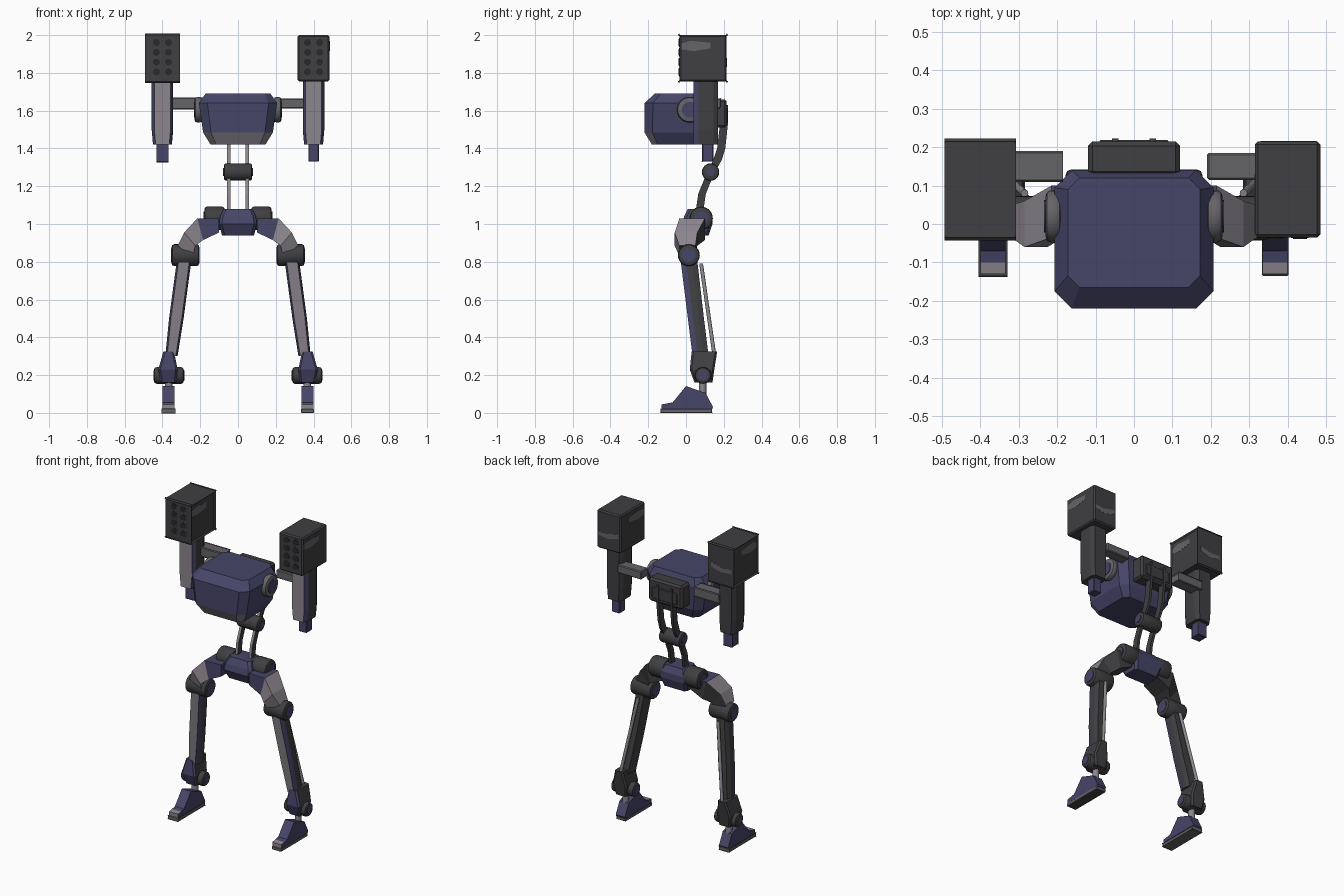
import bpy, bmesh
from mathutils import Vector

if "Cube" in bpy.data.objects:
    bpy.data.objects.remove(bpy.data.objects["Cube"], do_unlink=True)


def material(name, rgb):
    m = bpy.data.materials.new(name)
    m.use_nodes = True
    m.diffuse_color = (*rgb, 1)
    m.node_tree.nodes["Principled BSDF"].inputs["Base Color"].default_value = (*rgb, 1)
    return m


MATS = [
    material("navy_blue", (0.062, 0.060, 0.14)),
    material("dark_grey", (0.05, 0.05, 0.054)),
    material("light_grey", (0.26, 0.24, 0.27)),
    material("mid_grey", (0.13, 0.125, 0.135)),
    material("tube_black", (0.022, 0.022, 0.025)),
]
NAVY, DARK, LIGHT, MID, BLACK = range(5)


def finish(name, bm, colour):
    """Turn a bmesh into an object; colour is an index or a rule(normal, centre)."""
    bmesh.ops.recalc_face_normals(bm, faces=bm.faces[:])
    bm.normal_update()
    for f in bm.faces:
        f.material_index = colour(f.normal, f.calc_center_median()) if callable(colour) else colour
    mesh = bpy.data.meshes.new(name)
    bm.to_mesh(mesh)
    bm.free()
    for m in MATS:
        mesh.materials.append(m)
    ob = bpy.data.objects.new(name, mesh)
    bpy.context.collection.objects.link(ob)
    return ob


def loft(name, rings, colour):
    bm = bmesh.new()
    loops = [[bm.verts.new(p) for p in ring] for ring in rings]
    n = len(loops[0])
    for a, b in zip(loops, loops[1:]):
        for i in range(n):
            j = (i + 1) % n
            bm.faces.new((a[i], a[j], b[j], b[i]))
    bm.faces.new(loops[0])
    bm.faces.new(loops[-1])
    return finish(name, bm, colour)


def ring(s, x0, x1, y0, y1, z, cx=0.0, cy=0.0):
    """Horizontal rectangle, its corners cut by cx and cy when given."""
    if not cx:
        pts = [(x0, y0), (x1, y0), (x1, y1), (x0, y1)]
    else:
        pts = [(x0 + cx, y0), (x1 - cx, y0), (x1, y0 + cy), (x1, y1 - cy),
               (x1 - cx, y1), (x0 + cx, y1), (x0, y1 - cy), (x0, y0 + cy)]
    return [(s * x, y, z) for x, y in pts]


def box(name, s, xs, ys, zs, colour, bevel=0.008):
    bm = bmesh.new()
    bmesh.ops.create_cube(bm, size=1)
    for v in bm.verts:
        v.co = Vector((s * (xs[0] if v.co.x < 0 else xs[1]),
                       ys[0] if v.co.y < 0 else ys[1],
                       zs[0] if v.co.z < 0 else zs[1]))
    if bevel:
        bmesh.ops.bevel(bm, geom=bm.edges[:], offset=bevel, segments=1, affect='EDGES')
    return finish(name, bm, colour)


ROUND = []


def cyl(name, a, b, r, colour, bevel=0.0, sides=24):
    a, b = Vector(a), Vector(b)
    bm = bmesh.new()
    bmesh.ops.create_cone(bm, cap_ends=True, segments=sides, radius1=r, radius2=r,
                          depth=(b - a).length)
    if bevel:
        rims = [e for e in bm.edges if abs(e.verts[0].co.z - e.verts[1].co.z) < 1e-5]
        bmesh.ops.bevel(bm, geom=rims, offset=bevel, segments=2, profile=0.5, affect='EDGES')
    rot = Vector((0, 0, 1)).rotation_difference(b - a)
    for v in bm.verts:
        v.co = rot @ v.co + (a + b) / 2
    ROUND.append(finish(name, bm, colour))


# Colour rules
def limb_rule(n, c):
    return LIGHT if n.y < -0.7 else NAVY if n.y < -0.2 else DARK


def body_rule(n, c):
    return LIGHT if c.z < 1.5 and n.y < -0.5 and n.z < -0.3 else NAVY


def thigh_rule(n, c):
    if n.y > 0.6 or n.z < -0.6:
        return DARK
    return NAVY if abs(c.x) < 0.21 else LIGHT


def foot_rule(n, c):
    if n.z < -0.8:
        return DARK
    return LIGHT if c.y < -0.1 and abs(n.x) < 0.5 else NAVY


# Cabin, back unit and pelvis
loft("cabin", [ring(1, -w, w, y0, y1, z, c, c) for w, y0, y1, z, c in (
    (0.145, -0.18, 0.10, 1.42, 0.03), (0.185, -0.22, 0.13, 1.485, 0.042),
    (0.207, -0.22, 0.14, 1.64, 0.045), (0.172, -0.165, 0.12, 1.69, 0.03))], body_rule)
box("back_unit", 1, (-0.12, 0.12), (0.125, 0.215), (1.51, 1.66), DARK, 0.012)
box("back_panel", 1, (-0.09, 0.09), (0.2, 0.219), (1.535, 1.61), DARK, 0.004)
loft("pelvis", [ring(1, -w, w, y0, y1, z, 0.015, 0.015) for w, y0, y1, z in (
    (0.085, 0.01, 0.12, 0.94), (0.1, -0.02, 0.14, 1.0),
    (0.095, -0.01, 0.14, 1.04), (0.075, 0.01, 0.12, 1.08))], NAVY)
cyl("waist_joint", (-0.075, 0.13, 1.275), (0.075, 0.13, 1.275), 0.046, DARK, 0.012)
for s in (-1, 1):
    cyl("waist_cap", (s * 0.073, 0.13, 1.275), (s * 0.079, 0.13, 1.275), 0.022, NAVY)

for s, side in ((1, "left"), (-1, "right")):
    def part(name):
        return side + "_" + name

    def axle(name, x0, x1, y, z, r, colour=DARK, bevel=0.014):
        cyl(part(name), (s * x0, y, z), (s * x1, y, z), r, colour, bevel)

    # Spine struts above and below the waist joint
    loft(part("upper_spine"), [ring(s, 0.04, 0.057, y0, y1, z) for y0, y1, z in (
        (0.11, 0.15, 1.27), (0.145, 0.19, 1.34), (0.165, 0.208, 1.4),
        (0.18, 0.222, 1.53), (0.18, 0.222, 1.63))], limb_rule)
    loft(part("lower_spine"), [ring(s, 0.04, 0.057, y0, y1, z) for y0, y1, z in (
        (0.05, 0.09, 1.06), (0.065, 0.105, 1.16), (0.11, 0.15, 1.27))], limb_rule)

    # Shoulder disc, arm beam, gun and launcher pod
    axle("shoulder_disc", 0.19, 0.23, 0.02, 1.605, 0.068, MID)
    axle("shoulder_cap", 0.228, 0.234, 0.02, 1.605, 0.042, NAVY, 0)
    box(part("arm_beam"), s, (0.19, 0.36), (0.115, 0.185), (1.612, 1.665), MID, 0.005)
    loft(part("gun_arm"), [ring(s, 0.35 - d, 0.45 + d, 0.04, 0.17, z, 0.014, 0.025)
                           for d, z in ((0, 1.42), (0.007, 1.5), (0.007, 1.76))], limb_rule)
    box(part("gun_muzzle"), s, (0.372, 0.428), (0.085, 0.145), (1.33, 1.43), NAVY, 0.004)
    box(part("launcher_pod"), s, (0.315, 0.485), (-0.035, 0.215), (1.755, 2.0), DARK)
    for row in range(4):
        for x in (0.368, 0.432):
            z = 1.805 + row * 0.052
            cyl(part("tube_rim"), (s * x, -0.034, z), (s * x, -0.037, z), 0.023, DARK)
            cyl(part("tube_mouth"), (s * x, -0.034, z), (s * x, -0.0385, z), 0.018, BLACK)

    # Worn paint plates on the pod
    for x in (0.315, 0.485):
        patch = [(-0.025, 1.925), (0.04, 1.915), (0.13, 1.93), (0.13, 1.96), (0.02, 1.97), (-0.025, 1.955)]
        loft(part("pod_side_patch"), [[(s * (x + d), y, z) for y, z in patch]
                                      for d in (-0.001, 0.001)], MID)
    patch = [(0.33, 1.85), (0.4, 1.83), (0.475, 1.84), (0.475, 1.865), (0.41, 1.86), (0.33, 1.88)]
    loft(part("pod_back_patch"), [[(s * x, 0.215 + d, z) for x, z in patch]
                                  for d in (-0.001, 0.001)], MID)

    # Hip, thigh and knee
    axle("hip_joint", 0.07, 0.178, 0.08, 1.03, 0.062)
    axle("hip_cap", 0.177, 0.183, 0.08, 1.03, 0.035, NAVY, 0)
    loft(part("thigh"), [[(s * x0, y0, z0), (s * x0, y1, z0), (s * x1, y1, z1), (s * x1, y0, z1)]
                         for x0, x1, y0, y1, z0, z1 in (
        (0.10, 0.10, -0.03, 0.10, 0.955, 1.03), (0.185, 0.215, -0.035, 0.10, 0.915, 1.03),
        (0.225, 0.285, -0.06, 0.06, 0.885, 0.955), (0.24, 0.32, -0.035, 0.05, 0.83, 0.885))],
         thigh_rule)
    axle("knee_joint", 0.205, 0.352, 0.015, 0.835, 0.058)
    for x in (0.203, 0.351):
        axle("knee_cap", x, x + 0.005, 0.015, 0.835, 0.036, NAVY, 0)

    # Shin, calf piston and ankle
    loft(part("shin"), [ring(s, x0, x1, y0, y1, z, 0.01, 0.028) for x0, x1, y0, y1, z in (
        (0.32, 0.385, 0.035, 0.12, 0.3), (0.288, 0.365, 0.01, 0.095, 0.5),
        (0.245, 0.322, -0.03, 0.058, 0.82))], limb_rule)
    cyl(part("calf_piston"), (s * 0.36, 0.148, 0.32), (s * 0.285, 0.08, 0.79), 0.01, LIGHT, 0, 12)
    loft(part("ankle_guard"), [ring(s, *dims, 0.01, 0.01) for dims in (
        (0.328, 0.408, 0.045, 0.14, 0.16), (0.32, 0.422, 0.02, 0.15, 0.23),
        (0.338, 0.395, 0.03, 0.165, 0.325))],
         lambda n, c: NAVY if n.y < -0.5 else DARK)
    axle("ankle_joint", 0.287, 0.445, 0.09, 0.198, 0.044)
    for x in (0.284, 0.443):
        axle("ankle_cap", x, x + 0.005, 0.09, 0.198, 0.026, NAVY, 0)
    cyl(part("foot_post"), (s * 0.367, 0.088, 0.09), (s * 0.367, 0.088, 0.18), 0.02, LIGHT, 0, 16)

    # Foot with a pale toe and a thin sole
    profile = [(-0.13, 0.02), (-0.13, 0.045), (-0.1, 0.05), (-0.07, 0.056), (0.0, 0.142),
               (0.105, 0.105), (0.143, 0.03), (0.138, 0.02)]
    loft(part("foot"), [[(s * x, y, z) for y, z in profile] for x in (0.335, 0.4)], foot_rule)
    box(part("sole"), s, (0.333, 0.402), (-0.135, 0.138), (0.0, 0.021),
        lambda n, c: DARK if n.z < -0.8 else MID, 0.003)

# Smooth the round parts, keeping their rims sharp
bpy.ops.object.select_all(action='DESELECT')
for ob in ROUND:
    ob.select_set(True)
bpy.context.view_layer.objects.active = ROUND[0]
bpy.ops.object.shade_smooth_by_angle(angle=0.6)
